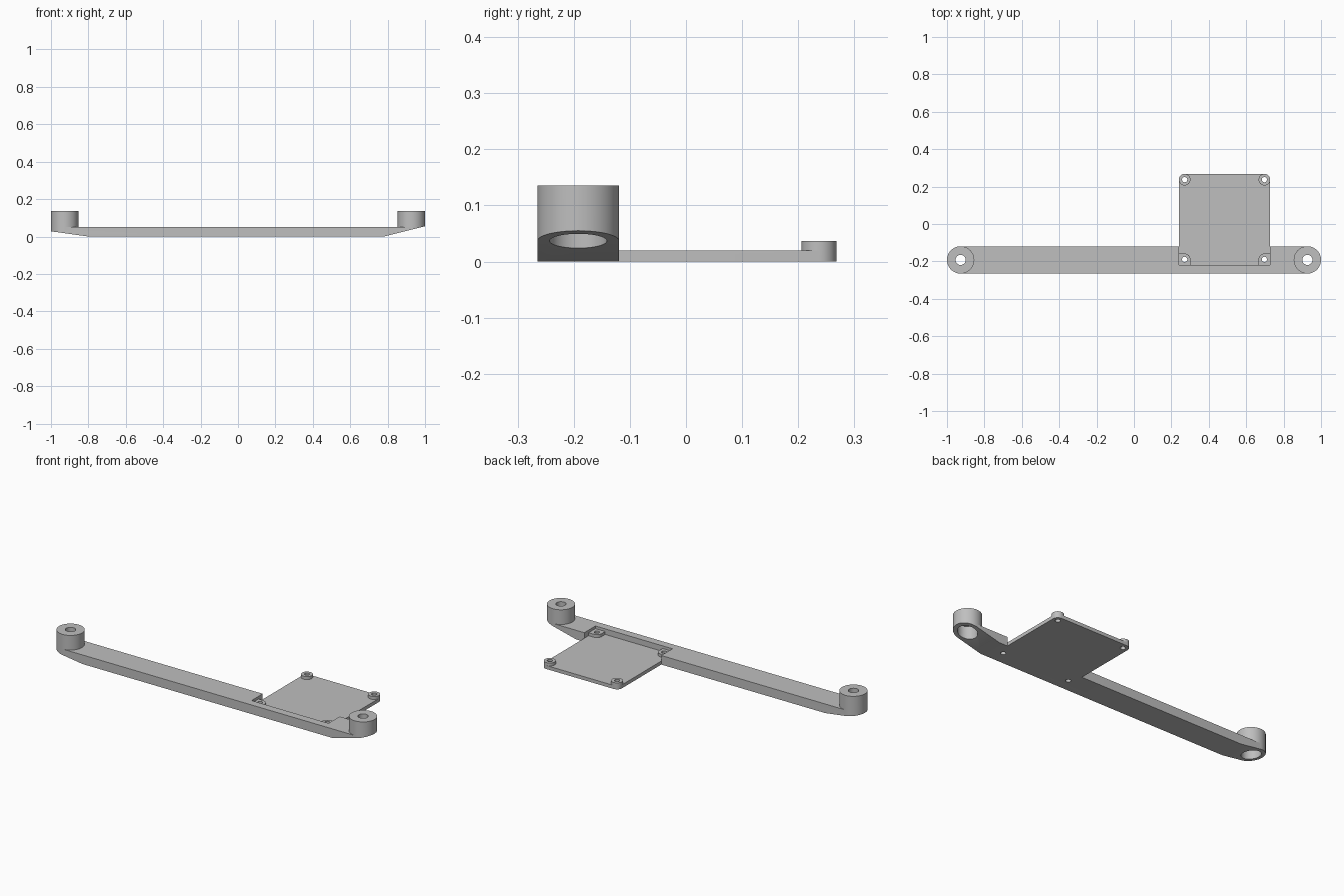
import bpy
import bmesh
import math
from mathutils import Vector

cube = bpy.data.objects.get("Cube")
if cube:
    bpy.data.objects.remove(cube, do_unlink=True)

grey = bpy.data.materials.new("plain grey")
grey.use_nodes = True
colour = (0.52, 0.52, 0.52, 1)
grey.diffuse_color = colour
grey.node_tree.nodes["Principled BSDF"].inputs["Base Color"].default_value = colour


def prism(name, outline, offset):
    """Extrude a closed outline of 3D points along an offset."""
    bm = bmesh.new()
    face = bm.faces.new([bm.verts.new(p) for p in outline])
    grown = bmesh.ops.extrude_face_region(bm, geom=[face])["geom"]
    bmesh.ops.translate(bm, vec=Vector(offset),
                        verts=[g for g in grown if isinstance(g, bmesh.types.BMVert)])
    bmesh.ops.recalc_face_normals(bm, faces=bm.faces)
    mesh = bpy.data.meshes.new(name)
    bm.to_mesh(mesh)
    bm.free()
    mesh.materials.append(grey)
    obj = bpy.data.objects.new(name, mesh)
    bpy.context.collection.objects.link(obj)
    return obj


def arc(x, y, r, start, end, z, steps):
    angles = [math.radians(start + (end - start) * i / steps) for i in range(steps + 1)]
    return [(x + r * math.cos(a), y + r * math.sin(a), z) for a in angles]


def cylinder(name, x, y, r, z0, z1, sides=64):
    return prism(name, arc(x, y, r, 0, 360, z0, sides)[:-1], (0, 0, z1 - z0))


def box(name, x0, x1, y0, y1, z0, z1):
    base = [(x0, y0, z0), (x1, y0, z0), (x1, y1, z0), (x0, y1, z0)]
    return prism(name, base, (0, 0, z1 - z0))


def combine(body, tool, operation):
    """Apply a boolean and discard its tool."""
    tool.hide_render = True
    mod = body.modifiers.new(operation, "BOOLEAN")
    mod.operation, mod.solver, mod.object = operation, "EXACT", tool
    bpy.context.view_layer.objects.active = body
    bpy.ops.object.modifier_apply(modifier=mod.name)
    bpy.data.objects.remove(tool, do_unlink=True)


ARM_Y, ARM_R, BOSS_X = -0.192, 0.073, 0.927
LEFT, RIGHT, FRONT = 0.24, 0.728, -0.22
PAD_R, PAD_X, PAD_Y = 0.031, (0.271, 0.697), (-0.189, 0.237)
PLATE_Z, PAD_Z, ARM_Z = 0.02, 0.037, 0.052

# Long arm with a tall round boss at each end
bracket = box("mounting_bracket", -BOSS_X, BOSS_X, ARM_Y - ARM_R, ARM_Y + ARM_R, 0, ARM_Z)
for side in (-1, 1):
    combine(bracket, cylinder("boss", side * BOSS_X, ARM_Y, ARM_R, 0, 0.136), "UNION")

# Sloped undersides: steeper on one end
for start, end, rise in ((-0.8, -1.1, 0.042), (0.78, 1.1, 0.08)):
    wedge = [(start, -0.4, 0), (end, -0.4, rise), (end, -0.4, -0.1), (start, -0.4, -0.1)]
    combine(bracket, prism("slope_cutter", wedge, (0, 0.5, 0)), "DIFFERENCE")

# Wide recess from below and narrow bolt hole through each boss
for side in (-1, 1):
    combine(bracket, cylinder("recess_cutter", side * BOSS_X, ARM_Y, 0.051, -0.1, 0.1), "DIFFERENCE")
    combine(bracket, cylinder("bolt_cutter", side * BOSS_X, ARM_Y, 0.027, 0.05, 0.2), "DIFFERENCE")

# Pocket in the arm where the plate passes through
combine(bracket, box("pocket_cutter", LEFT, RIGHT, FRONT, 0, PLATE_Z, 0.2), "DIFFERENCE")

# Thin plate with rounded back corners
outline = [(LEFT, FRONT, 0), (RIGHT, FRONT, 0)]
outline += arc(PAD_X[1], PAD_Y[1], PAD_R, 0, 90, 0, 8)
outline += arc(PAD_X[0], PAD_Y[1], PAD_R, 90, 180, 0, 8)
combine(bracket, prism("plate", outline, (0, 0, PLATE_Z)), "UNION")

# Four round standoffs; the front pair fills the pocket corners
for x, wall in zip(PAD_X, (LEFT - 0.01, RIGHT + 0.01)):
    for y in PAD_Y:
        combine(bracket, cylinder("standoff", x, y, PAD_R, 0.01, PAD_Z, 32), "UNION")
    inner = x + PAD_R if x > wall else x - PAD_R
    for reach, depth in ((x, PAD_Y[0] + PAD_R), (inner, PAD_Y[0])):
        fill = box("corner_fill", min(wall, reach), max(wall, reach),
                   FRONT - 0.01, depth, 0.01, PAD_Z)
        combine(bracket, fill, "UNION")

# Screw holes
for x in PAD_X:
    for y in PAD_Y:
        combine(bracket, cylinder("screw_cutter", x, y, 0.014, -0.1, 0.2, 32), "DIFFERENCE")

# Smooth the round walls, keep edges crisp
bpy.ops.object.select_all(action="DESELECT")
bracket.select_set(True)
bpy.context.view_layer.objects.active = bracket
bpy.ops.object.shade_smooth_by_angle(angle=math.radians(25))
